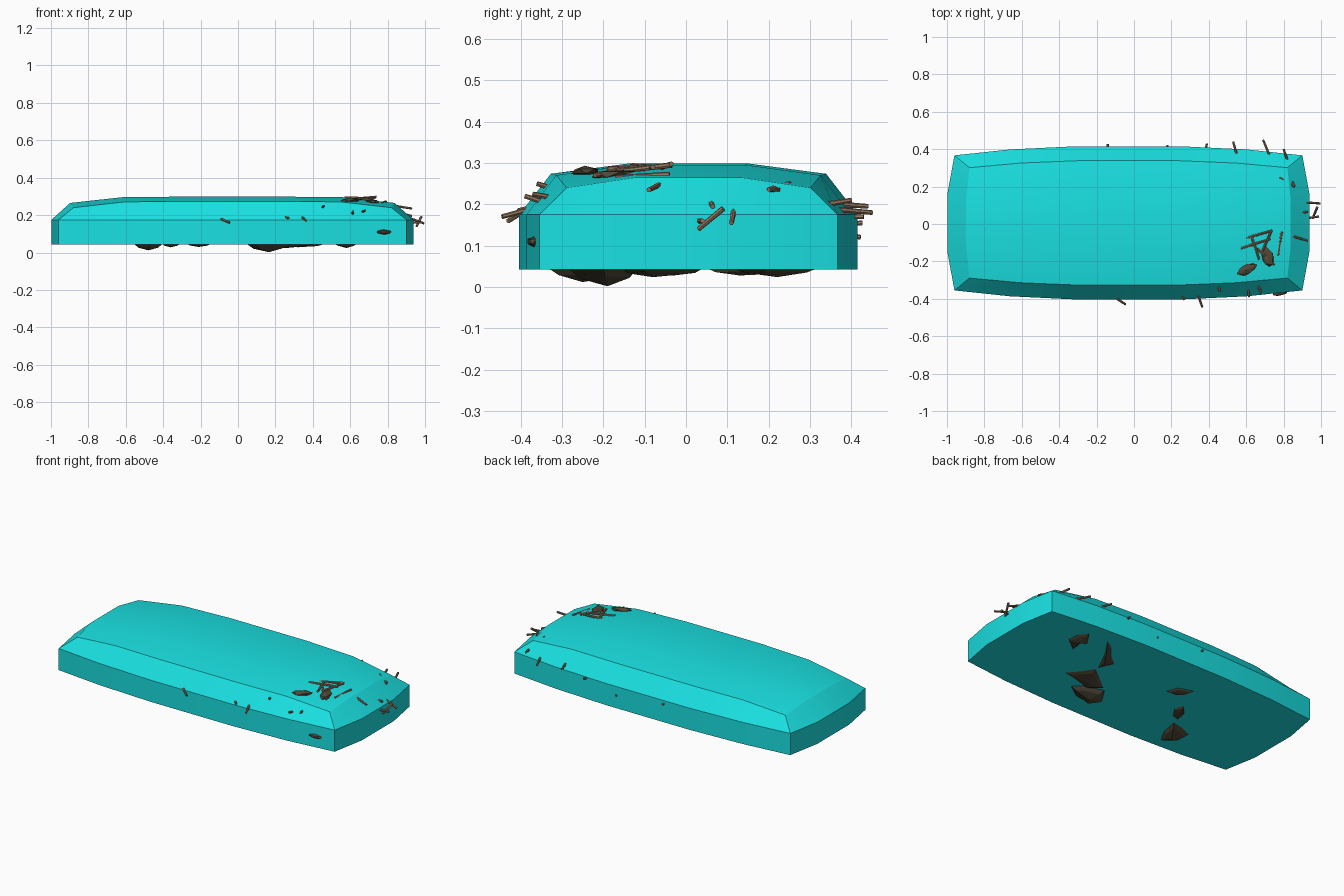
import bpy, bmesh, math, random
from mathutils import Vector, Matrix

if "Cube" in bpy.data.objects:
    bpy.data.objects.remove(bpy.data.objects["Cube"])

random.seed(4)


def material(name, rgb):
    m = bpy.data.materials.new(name)
    m.diffuse_color = (*rgb, 1)
    m.use_nodes = True
    m.node_tree.nodes["Principled BSDF"].inputs["Base Color"].default_value = m.diffuse_color
    return m


CYAN = material("cyan", (0.01, 0.75, 0.76))
EARTH = material("earth", (0.08, 0.065, 0.04))
WOOD = material("wood", (0.30, 0.19, 0.115))


def finish(bm, name, mat):
    bmesh.ops.recalc_face_normals(bm, faces=bm.faces)
    me = bpy.data.meshes.new(name)
    bm.to_mesh(me)
    bm.free()
    me.materials.append(mat)
    ob = bpy.data.objects.new(name, me)
    bpy.context.collection.objects.link(ob)
    return ob


# Domed shell: bulged outline, vertical wall, sloping shoulder, crowned top
U = [-1, -0.68, -0.3, 0.3, 0.68, 1]
V = [-1, -0.43, 0.43, 1]
FALL = {1: 1, 0.68: 0.1, 0.3: 0, 0.43: 0}


def plan(u, v, hx, hy, bx, by):
    x = u * (hx + bx * (1 - abs(v) ** 2.5))
    y = v * (hy + by * (1 - abs(u) ** 2.5))
    return x - 0.03, y + 0.006


def top_z(u, v):
    return 0.24 + 0.034 * (1 - FALL[abs(u)]) + 0.025 * (1 - FALL[abs(v)])


bm = bmesh.new()
border = ([(u, -1) for u in U] + [(1, v) for v in V[1:]] +
          [(u, 1) for u in reversed(U[:-1])] + [(-1, v) for v in reversed(V[1:-1])])
rings = [[bm.verts.new((*plan(u, v, 0.93, 0.361, 0.043, 0.051), z)) for u, v in border]
         for z in (0.043, 0.175)]
top = {(u, v): bm.verts.new((*plan(u, v, 0.85, 0.295, 0.02, 0.04), top_z(u, v)))
       for u in U for v in V}
rings.append([top[k] for k in border])
n = len(border)
for a, b in zip(rings, rings[1:]):
    for i in range(n):
        bm.faces.new((a[i], a[(i + 1) % n], b[(i + 1) % n], b[i]))
for i in range(len(U) - 1):
    for j in range(len(V) - 1):
        bm.faces.new((top[U[i], V[j]], top[U[i + 1], V[j]],
                      top[U[i + 1], V[j + 1]], top[U[i], V[j + 1]]))
bm.faces.new(rings[0])
shell = finish(bm, "domed_shell", CYAN)
bpy.context.view_layer.objects.active = shell
shell.select_set(True)
bpy.ops.object.shade_smooth_by_angle(angle=math.radians(22))


# Earth lumps under the shell: irregular outline drawn to a low point
def lump(name, outline, tip):
    bm = bmesh.new()
    base = [bm.verts.new((x, y, 0.05)) for x, y in outline]
    mid = [bm.verts.new((x + (tip[0] - x) * 0.35, y + (tip[1] - y) * 0.35,
                         0.043 + (tip[2] - 0.043) * random.uniform(0.3, 0.6)))
           for x, y in outline]
    apex = bm.verts.new(tip)
    k = len(base)
    for i in range(k):
        j = (i + 1) % k
        bm.faces.new((base[i], base[j], mid[j], mid[i]))
        bm.faces.new((mid[i], mid[j], apex))
    bm.faces.new(base)
    finish(bm, name, EARTH)


lump("earth_lump_back_right", [(.64, .18), (.63, .27), (.585, .33), (.51, .22), (.55, .2), (.535, .10)],
     (.58, .22, .024))
lump("earth_strip_back", [(.48, .35), (.42, .31), (.34, .22), (.25, .15), (.30, .04), (.33, .10), (.39, .22)],
     (.32, .13, .028))
lump("earth_lump_middle", [(.44, -.11), (.37, -.03), (.31, .05), (.27, .02), (.12, -.10), (.20, -.17), (.34, -.13)],
     (.26, -.08, .024))
lump("earth_lump_front", [(.30, -.2), (.24, -.14), (.11, -.11), (.04, -.22), (.09, -.29), (.20, -.27)],
     (.165, -.19, .002))
lump("earth_lump_back_left", [(-.14, .09), (-.17, .17), (-.28, .21), (-.27, .14), (-.22, .09)],
     (-.21, .14, .03))
lump("earth_lump_left", [(-.30, -.02), (-.32, .05), (-.39, -.03), (-.41, -.12), (-.35, -.1)],
     (-.36, -.03, .028))
lump("earth_lump_front_left", [(-.40, -.13), (-.46, -.14), (-.56, -.18), (-.55, -.27), (-.47, -.34), (-.42, -.25)],
     (-.48, -.25, .012))


# Earth flakes showing through the walls and top
def flake(name, at, size, turn=0):
    bm = bmesh.new()
    bmesh.ops.create_icosphere(bm, subdivisions=1, radius=0.5)
    for v in bm.verts:
        v.co *= random.uniform(0.75, 1.15)
        v.co = Vector([c * s for c, s in zip(v.co, size)])
    bm.transform(Matrix.Translation(at) @ Matrix.Rotation(turn, 4, 'Z'))
    finish(bm, name, EARTH)


for i, (at, size, turn) in enumerate([
        ((.78, -.365, .11), (.10, .05, .03), .15), ((.90, -.07, .125), (.05, .06, .03), 0),
        ((.90, .105, .12), (.05, .025, .02), 0), ((.89, .28, .115), (.05, .025, .01), 0),
        ((.85, -.09, .22), (.04, .07, .02), .3), ((.84, .075, .235), (.04, .07, .012), 0),
        ((.84, .21, .235), (.05, .05, .02), .4), ((.86, .15, .205), (.05, .03, .012), 0),
        ((.60, -.245, .28), (.13, .055, .024), .4), ((.71, -.17, .272), (.07, .13, .03), .4)]):
    flake(f"earth_flake_{i}", at, size, turn)


# Straw sticks
def stick(name, a, b, r=0.007):
    a, b = Vector(a), Vector(b)
    d = b - a
    bm = bmesh.new()
    bmesh.ops.create_cone(bm, cap_ends=True, segments=7, radius1=r, radius2=r * 0.85, depth=d.length)
    bm.transform(Matrix.Translation((a + b) / 2) @ d.to_track_quat('Z', 'Y').to_matrix().to_4x4())
    finish(bm, name, WOOD)


top_sticks = [((.60, -.075, .285), (.74, -.035, .298)), ((.735, -.035, .295), (.68, -.16, .28)),
              ((.57, -.13, .293), (.73, -.08, .29)), ((.63, -.07, .29), (.67, -.19, .286)),
              ((.79, -.04, .272), (.77, -.17, .265)), ((.66, -.13, .29), (.75, -.22, .27))]
end_sticks = [((.84, .02, .16), (.99, .04, .16)), ((.85, .12, .21), (.995, .11, .155)),
              ((.98, .09, .19), (.955, .03, .14)), ((.83, .05, .22), (.93, .065, .195)),
              ((.80, -.05, .255), (.93, -.09, .235)), ((.78, .25, .25), (.86, .20, .235))]
back_sticks = [((.74, .33, .19), (.69, .45, .18)), ((.55, .37, .20), (.53, .44, .195)),
               ((-.14, .37, .15), (-.14, .427, .155)), ((-.66, .36, .17), (-.65, .393, .17)),
               ((.17, .38, .13), (.18, .422, .12)), ((.82, .34, .20), (.80, .40, .21)),
               ((.38, .38, .17), (.39, .43, .17))]
front_sticks = [((.34, -.37, .19), (.365, -.445, .17)), ((-.09, -.40, .18), (-.045, -.43, .16)),
                ((.25, -.38, .19), (.27, -.405, .185)), ((.61, -.33, .20), (.615, -.39, .22)),
                ((.66, -.32, .215), (.68, -.37, .225)), ((.45, -.33, .24), (.46, -.36, .25))]
for group, sticks in (("top", top_sticks), ("end", end_sticks),
                      ("back", back_sticks), ("front", front_sticks)):
    for i, (a, b) in enumerate(sticks):
        stick(f"{group}_straw_{i}", a, b)
